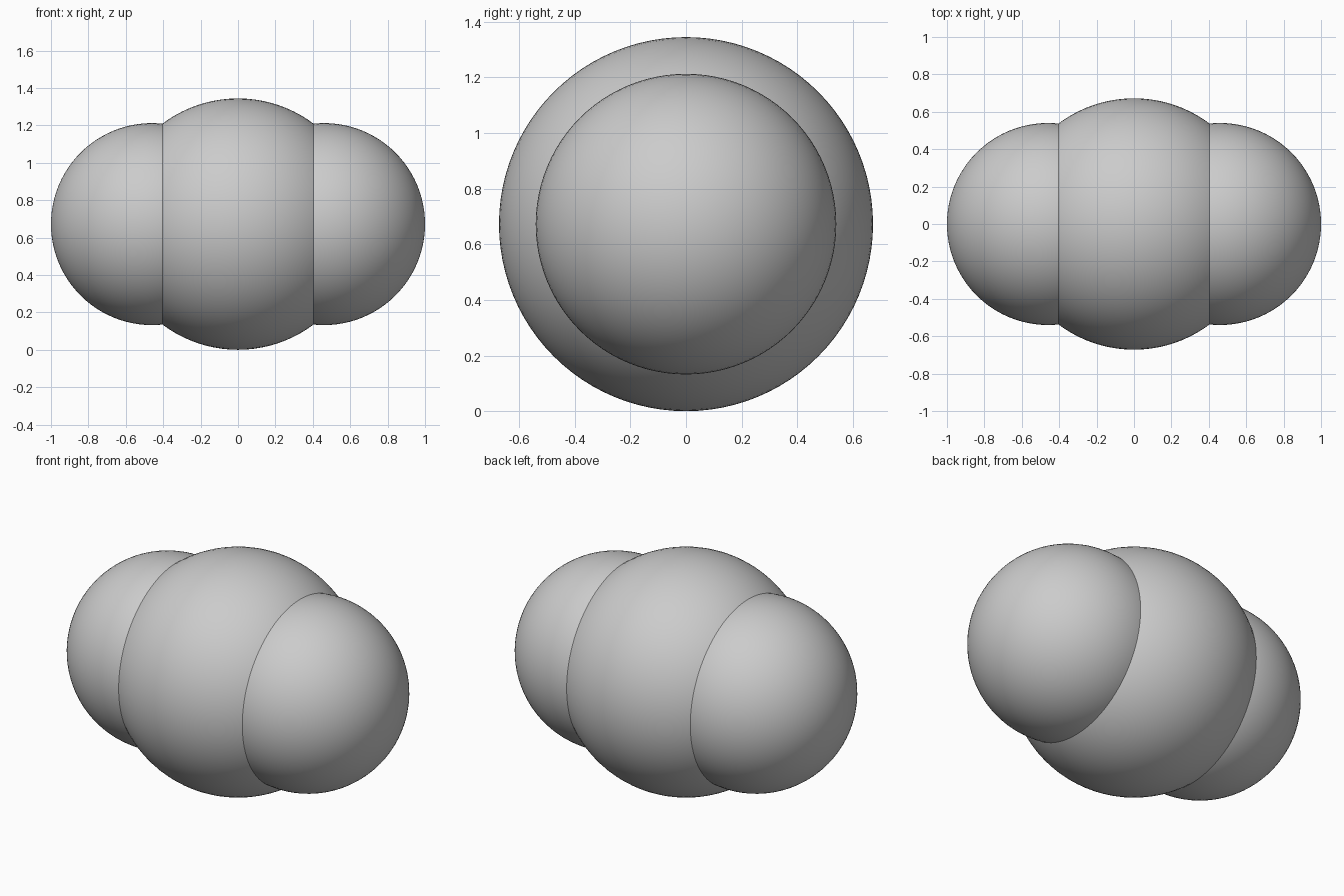
import bpy

if "Cube" in bpy.data.objects:
    bpy.data.objects.remove(bpy.data.objects["Cube"])

CENTRE_Z = 0.672


def ball(name, x, radius):
    # Smooth sphere with its poles along the long axis
    bpy.ops.mesh.primitive_uv_sphere_add(
        segments=96, ring_count=48, radius=radius,
        location=(x, 0, CENTRE_Z), rotation=(0, 1.5707963, 0))
    obj = bpy.context.object
    obj.name = name
    bpy.ops.object.shade_smooth()
    return obj


# Large middle ball
ball("centre_ball", 0, 0.672)

# Matching smaller balls sunk into both sides
for side, name in ((-1, "left_ball"), (1, "right_ball")):
    ball(name, side * 0.46, 0.54)
